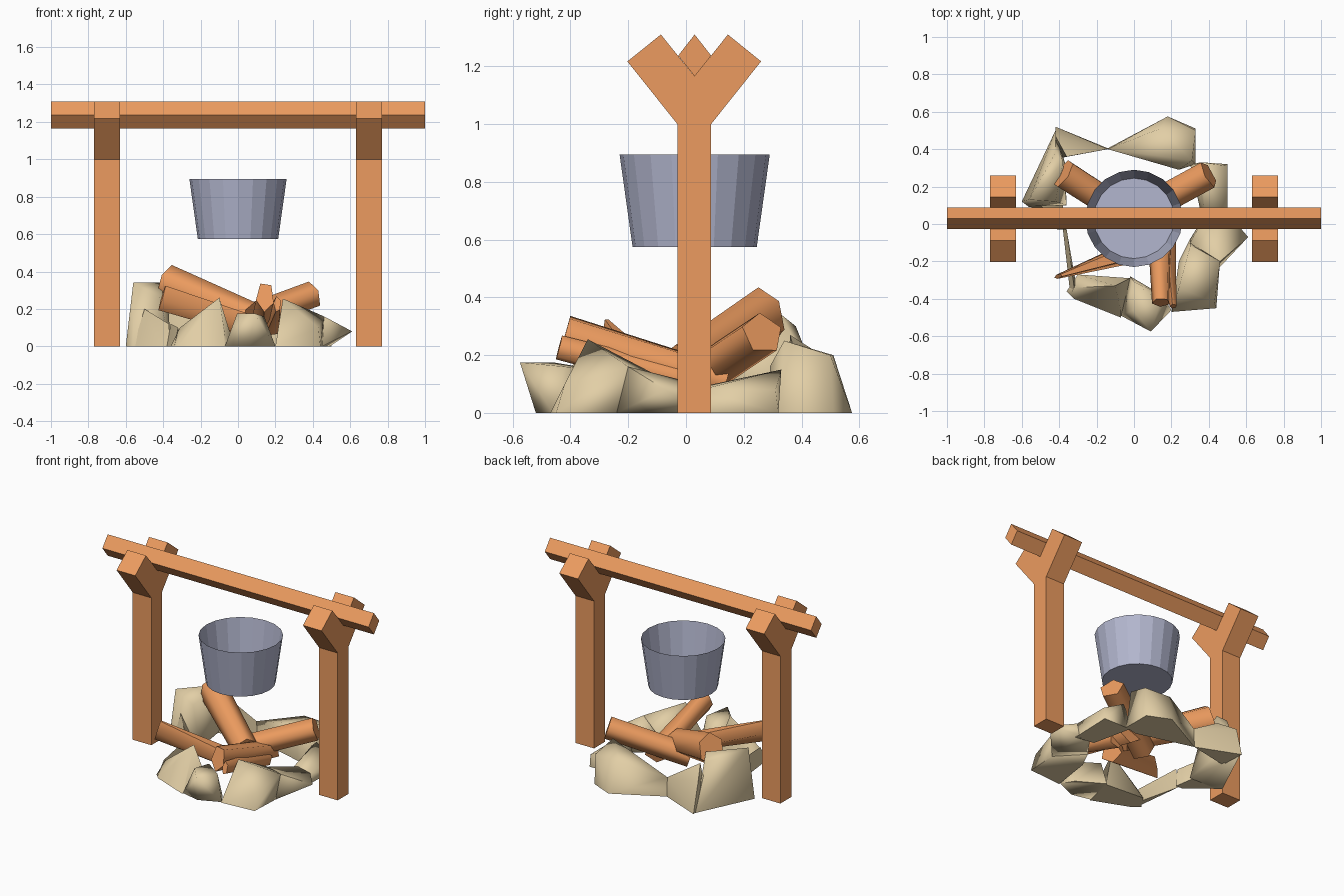
import bpy, bmesh, math
from mathutils import Vector

if "Cube" in bpy.data.objects:
    bpy.data.objects.remove(bpy.data.objects["Cube"])

def mat(name, col):
    m = bpy.data.materials.new(name)
    m.diffuse_color = (*col, 1)
    m.use_nodes = True
    m.node_tree.nodes["Principled BSDF"].inputs["Base Color"].default_value = m.diffuse_color
    return m

WOOD = mat("wood", (0.84, 0.33, 0.115))
STONE = mat("stone", (0.76, 0.62, 0.38))
METAL = mat("metal", (0.45, 0.47, 0.62))

def finish(name, bm, material, smooth=None):
    bmesh.ops.recalc_face_normals(bm, faces=bm.faces[:])
    me = bpy.data.meshes.new(name)
    bm.to_mesh(me)
    bm.free()
    ob = bpy.data.objects.new(name, me)
    bpy.context.collection.objects.link(ob)
    me.materials.append(material)
    if smooth:
        bpy.ops.object.select_all(action='DESELECT')
        ob.select_set(True)
        bpy.context.view_layer.objects.active = ob
        bpy.ops.object.shade_smooth_by_angle(angle=math.radians(smooth))
    return ob

def extrude_x(name, profile, x0, x1):
    """Extrude a YZ profile along x."""
    bm = bmesh.new()
    f = bm.faces.new([bm.verts.new((x0, y, z)) for y, z in profile])
    r = bmesh.ops.extrude_face_region(bm, geom=[f])
    vs = [v for v in r['geom'] if isinstance(v, bmesh.types.BMVert)]
    bmesh.ops.translate(bm, verts=vs, vec=(x1 - x0, 0, 0))
    return finish(name, bm, WOOD)

def stone(name, pts):
    bm = bmesh.new()
    for p in pts:
        bm.verts.new(p)
    bmesh.ops.convex_hull(bm, input=bm.verts[:])
    finish(name, bm, STONE, 80)

def log(name, p0, p1, r0, r1, sides=6, spin=0.0):
    """Loft between two elliptical ends; r = (sideways, upward) radii."""
    p0, p1 = Vector(p0), Vector(p1)
    d = (p1 - p0).normalized()
    side = d.cross(Vector((0, 0, 1))).normalized()
    up = side.cross(d)
    bm = bmesh.new()
    rings = []
    for p, (a, b) in ((p0, r0), (p1, r1)):
        rings.append([bm.verts.new(p + side * a * math.cos(t) + up * b * math.sin(t))
                      for t in (spin + 2 * math.pi * i / sides for i in range(sides))])
        bm.faces.new(rings[-1])
    for i in range(sides):
        j = (i + 1) % sides
        bm.faces.new((rings[0][i], rings[0][j], rings[1][j], rings[1][i]))
    finish(name, bm, WOOD, 75)

# forked posts
fork = [(-.03, 0), (.087, 0), (.087, 1), (.26, 1.217), (.145, 1.31),
        (.03, 1.165), (-.087, 1.31), (-.203, 1.217), (-.03, 1)]
for s, n in ((-1, "left_post"), (1, "right_post")):
    extrude_x(n, fork, s * .7 - .07, s * .7 + .07)

# cross beam resting in the forks
extrude_x("cross_beam", [(.03, 1.165), (.087, 1.237), (.03, 1.31), (-.027, 1.237)], -1, 1)

# open pot
bm = bmesh.new()
N = 20
lo, hi = [[bm.verts.new((r * math.cos(2 * math.pi * i / N), .03 + r * math.sin(2 * math.pi * i / N), z))
           for i in range(N)] for r, z in ((.215, .575), (.26, .895))]
bm.faces.new(lo[::-1])
for i in range(N):
    j = (i + 1) % N
    bm.faces.new((lo[i], lo[j], hi[j], hi[i]))
finish("pot", bm, METAL)

# ring of stones, joined end to end
stone("back_right_stone", [(-.14, .405, .0), (-.14, .4, .13), (.18, .575, 0), (.33, .51, 0), (.33, .32, 0),
                           (.24, .3, 0), (.33, .5, .2), (.31, .34, .25), (.14, .51, .2), (.24, .29, .16)])
stone("back_left_stone", [(-.42, .52, 0), (-.14, .405, .0), (-.14, .4, .13), (-.41, .35, .0), (-.42, .47, .2),
                          (-.36, .36, .27)])
stone("left_stone", [(-.6, .12, 0), (-.56, .09, .0), (-.36, .1, 0), (-.42, .5, 0), (-.37, .33, .05),
                     (-.56, .13, .34), (-.42, .12, .27), (-.38, .33, .34), (-.42, .38, .3)])
stone("left_low_stone", [(-.56, .1, 0), (-.5, .1, .2), (-.38, .1, 0), (-.41, -.03, 0),
                         (-.36, -.03, 0), (-.37, -.03, .12)])
stone("left_sliver_stone", [(-.38, -.03, .0), (-.36, -.03, .12), (-.34, -.38, 0), (-.32, -.34, .1), (-.31, -.32, 0)])
stone("front_left_stone", [(-.36, -.36, 0), (-.32, -.4, 0), (-.07, -.5, 0), (-.02, -.29, 0), (-.3, -.27, 0),
                           (-.1, -.33, .26), (-.31, -.34, .1), (-.07, -.46, .06)])
stone("front_stone", [(-.07, -.49, 0), (.06, -.52, 0), (.17, -.46, 0), (.2, -.46, 0), (-.02, -.28, 0), (.15, -.38, 0),
                      (.09, -.575, .175), (-.005, -.46, .175), (.0, -.31, .15), (.14, -.42, .16)])
stone("front_right_stone", [(.2, -.47, 0), (.44, -.45, 0), (.45, -.24, 0), (.24, -.2, 0),
                            (.24, -.34, .255), (.46, -.2, .16), (.43, -.42, .1), (.3, -.12, .14), (.3, -.08, 0)])
stone("right_stone", [(.45, -.24, 0), (.61, -.07, .08), (.46, -.2, .16), (.3, -.1, .13), (.3, -.08, 0),
                      (.49, .07, 0), (.5, .06, .08), (.4, .08, .09)])
stone("right_back_stone", [(.5, .05, .08), (.49, .03, 0), (.38, .05, .09), (.36, .05, 0),
                           (.5, .31, .08), (.5, .32, 0), (.33, .32, .12), (.3, .32, 0), (.36, .33, .15)])

# firewood leaning into the centre
log("back_left_log", (-.38, .27, .335), (.07, -.02, .16), (.085, .105), (.08, .08), 6, .5)
log("back_right_log", (.4, .265, .275), (-.05, .02, .11), (.08, .075), (.08, .075), 5, .3)
log("front_log", (.145, -.42, .265), (.14, .14, .11), (.05, .085), (.08, .06), 5, 2.1)
log("front_left_log", (-.405, -.28, .265), (.08, -.12, .11), (.012, .075), (.075, .06), 5, .95)
log("front_right_log", (.21, -.44, .225), (.17, .04, .1), (.02, .045), (.06, .05), 5, .5)
